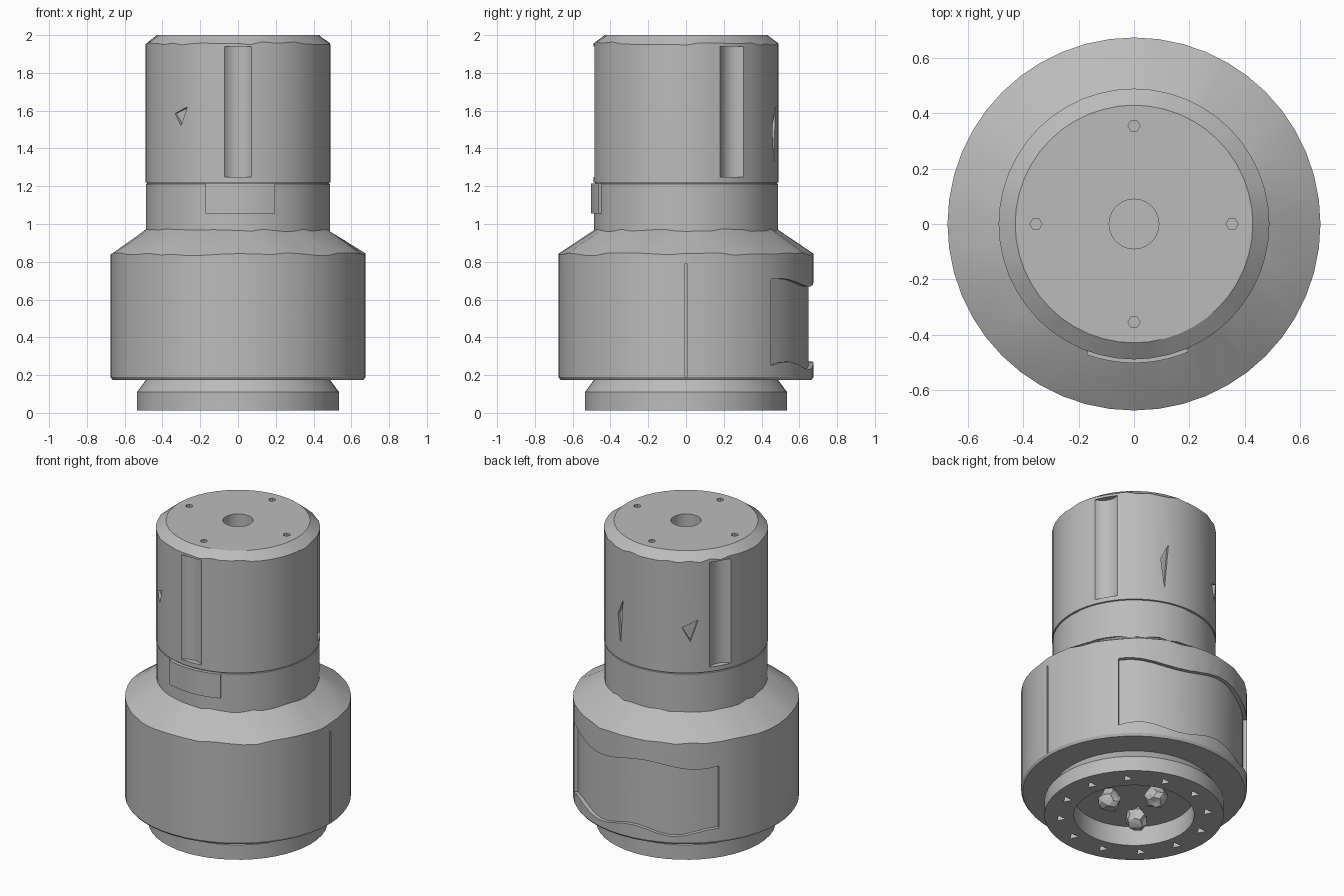
import bpy, bmesh, math, random
from mathutils import Matrix, Vector

random.seed(4)
if "Cube" in bpy.data.objects:
    bpy.data.objects.remove(bpy.data.objects["Cube"])

grey = bpy.data.materials.new("plain grey")
grey.use_nodes = True
grey.diffuse_color = (0.5, 0.5, 0.5, 1)
grey.node_tree.nodes["Principled BSDF"].inputs["Base Color"].default_value = (0.5, 0.5, 0.5, 1)


def finish(name, bm):
    bmesh.ops.recalc_face_normals(bm, faces=bm.faces[:])
    mesh = bpy.data.meshes.new(name)
    bm.to_mesh(mesh)
    bm.free()
    mesh.materials.append(grey)
    obj = bpy.data.objects.new(name, mesh)
    bpy.context.collection.objects.link(obj)
    return obj


def polar(r, deg, z):
    a = math.radians(deg)
    return Vector((r * math.cos(a), r * math.sin(a), z))


def lathe(name, profile, segments=48):
    """Spin (radius, height, wobble) points about z; both ends are capped."""
    bm = bmesh.new()
    rings = []
    for r, z, wobble in profile:
        rings.append([bm.verts.new(polar(r, 360 * i / segments,
                      z + random.uniform(-wobble, wobble))) for i in range(segments)])
    for low, high in zip(rings, rings[1:]):
        for i in range(segments):
            j = (i + 1) % segments
            bm.faces.new((low[i], low[j], high[j], high[i]))
    bm.faces.new(rings[0])
    bm.faces.new(rings[-1])
    return finish(name, bm)


def arc_block(name, r0, r1, a0, a1, z0, z1, wave=0.0, steps=16):
    """Curved block between two radii, two angles and two heights."""
    bm = bmesh.new()
    rows = []
    for i in range(steps + 1):
        a = a0 + (a1 - a0) * i / steps
        low = z0 + wave * math.sin(i * 0.9)
        high = z1 + wave * math.sin(i * 0.7 + 1)
        rows.append([bm.verts.new(polar(r, a, z)) for r, z in
                     ((r0, low), (r1, low), (r1, high), (r0, high))])
    for p, q in zip(rows, rows[1:]):
        for k in range(4):
            m = (k + 1) % 4
            bm.faces.new((p[k], p[m], q[m], q[k]))
    bm.faces.new(rows[0])
    bm.faces.new(rows[-1])
    return finish(name, bm)


def prism(name, points, depth_vector):
    """Flat outline pushed along a vector."""
    bm = bmesh.new()
    face = bm.faces.new([bm.verts.new(p) for p in points])
    top = bmesh.ops.extrude_face_region(bm, geom=[face])["geom"]
    bmesh.ops.translate(bm, vec=depth_vector,
                        verts=[g for g in top if isinstance(g, bmesh.types.BMVert)])
    return finish(name, bm)


def column(name, center, radius, height, sides, turn=0):
    points = [center + polar(radius, turn + 360 * i / sides, 0) for i in range(sides)]
    return prism(name, points, Vector((0, 0, height)))


def cut(target, cutters):
    for cutter in cutters:
        mod = target.modifiers.new("cut", "BOOLEAN")
        mod.operation = "DIFFERENCE"
        mod.solver = "EXACT"
        mod.object = cutter
        bpy.context.view_layer.objects.active = target
        bpy.ops.object.modifier_apply(modifier=mod.name)
        bpy.data.objects.remove(cutter)


def smooth(obj):
    bpy.ops.object.select_all(action="DESELECT")
    obj.select_set(True)
    bpy.context.view_layer.objects.active = obj
    bpy.ops.object.shade_smooth_by_angle(angle=math.radians(30))


# Base ring with an open socket and small triangular holes
base = lathe("base_ring", [(0.535, 0.012, 0), (0.535, 0.11, 0), (0.48, 0.185, 0), (0.48, 0.22, 0)])
cutters = [column("socket_cut", Vector((0, 0, -0.1)), 0.36, 0.24, 40)]
for i in range(12):
    cutters.append(column("hole_cut", polar(0.44, 15 + 30 * i, -0.1), 0.034, 0.17, 3, 30))
cut(base, cutters)

# Wide lower housing with a sloped shoulder
housing = lathe("lower_housing", [(0.665, 0.175, 0), (0.675, 0.19, 0), (0.675, 0.84, 0.008),
                                  (0.49, 0.965, 0.008), (0.46, 0.98, 0)])
cut(housing, [
    arc_block("back_panel_cut", 0.65, 0.75, 42, 142, 0.25, 0.69, 0.022),
    arc_block("seam_cut", 0.655, 0.75, -0.4, 0.4, 0.19, 0.79, 0, 1)])

# Upper barrel with a seam, chamfered rim, finger grooves and top holes
barrel = lathe("upper_barrel", [(0.487, 0.93, 0), (0.487, 1.212, 0), (0.481, 1.214, 0),
                                (0.481, 1.219, 0), (0.49, 1.221, 0), (0.49, 1.955, 0.01),
                                (0.43, 2.0, 0)])
cutters = [column("top_bore_cut", Vector((0, 0, 1.85)), 0.09, 0.3, 24)]
for i in range(4):
    cutters.append(column("pin_hole_cut", polar(0.355, 90 * i, 1.9), 0.022, 0.2, 6))
for angle in (-90, 30, 150):
    cutters.append(column("groove_cut", polar(0.55, angle, 1.25), 0.098, 0.69, 20))
# Small chipped dents on the barrel side
for angle, z, wide, tall in ((-128, 1.57, 5, 0.05), (72, 1.47, 3, 0.15), (128, 1.5, 6, 0.07)):
    corners = [polar(0.465, angle + wide, z + tall), polar(0.478, angle - wide, z + tall * 0.3),
               polar(0.468, angle, z - tall)]
    cutters.append(prism("dent_cut", corners, polar(0.1, angle, 0)))
cut(barrel, cutters)

# Raised plate on the front of the collar
plate = arc_block("front_plate", 0.46, 0.503, 250, 293, 1.055, 1.214)

# Three rough contacts inside the socket
contacts = []
for i in range(3):
    bm = bmesh.new()
    bmesh.ops.create_icosphere(bm, subdivisions=2, radius=0.072)
    for v in bm.verts:
        v.co *= random.uniform(0.75, 1.1)
    bmesh.ops.transform(bm, matrix=Matrix.Translation(polar(0.16, 225 + 120 * i, 0.08)),
                        verts=bm.verts[:])
    contacts.append(finish("socket_contact_%d" % (i + 1), bm))

for part in (base, housing, barrel, plate):
    smooth(part)
